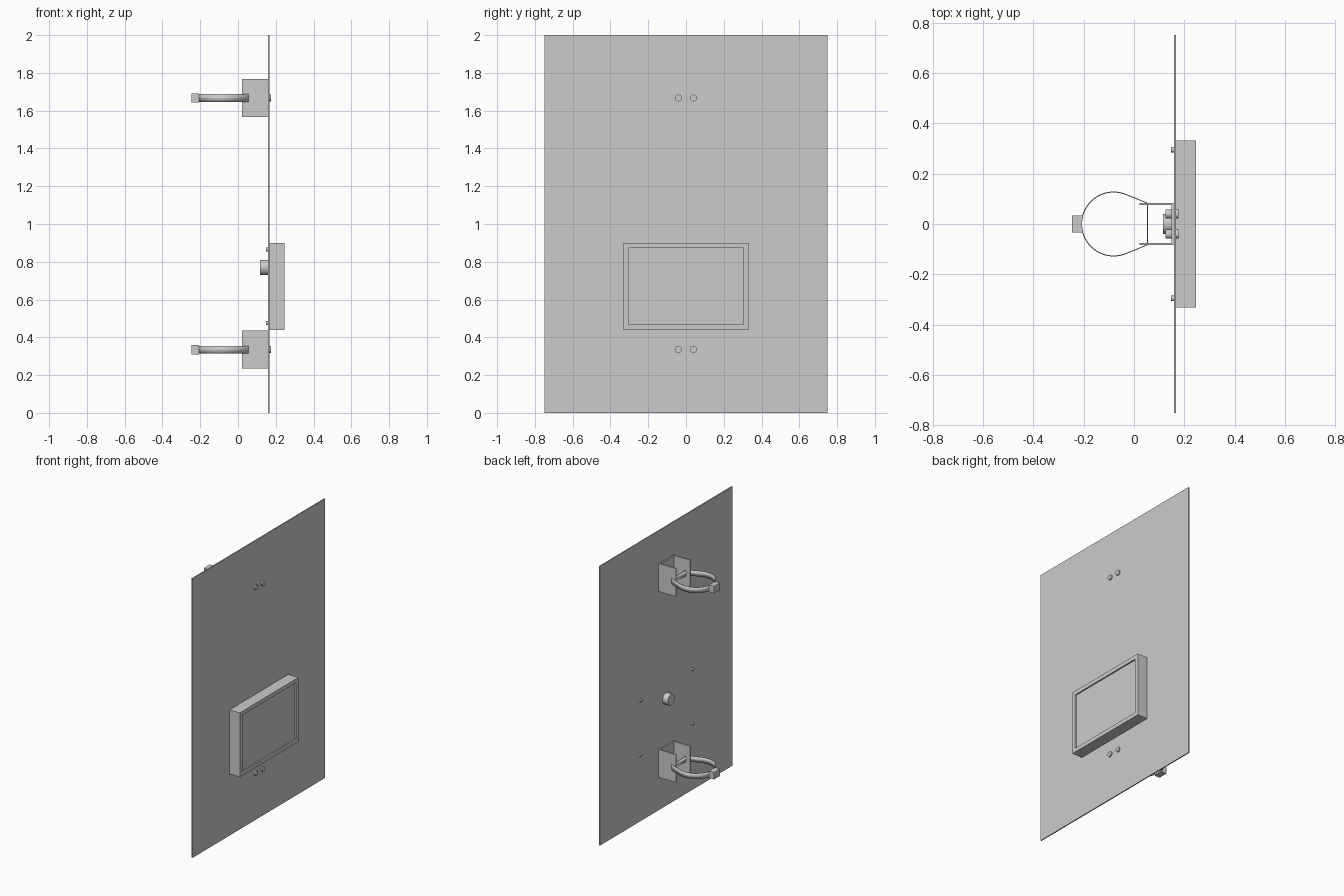
import bpy, bmesh, math
from mathutils import Matrix, Vector

if "Cube" in bpy.data.objects:
    bpy.data.objects.remove(bpy.data.objects["Cube"])

grey = bpy.data.materials.new("light_grey_metal")
grey.use_nodes = True
COLOUR = (0.6, 0.6, 0.6, 1)
grey.diffuse_color = COLOUR
grey.node_tree.nodes["Principled BSDF"].inputs["Base Color"].default_value = COLOUR


def finish(name, bm, smooth=False):
    bmesh.ops.recalc_face_normals(bm, faces=bm.faces)
    mesh = bpy.data.meshes.new(name)
    bm.to_mesh(mesh)
    bm.free()
    mesh.materials.append(grey)
    obj = bpy.data.objects.new(name, mesh)
    bpy.context.collection.objects.link(obj)
    if smooth:
        bpy.ops.object.select_all(action="DESELECT")
        obj.select_set(True)
        bpy.context.view_layer.objects.active = obj
        bpy.ops.object.shade_smooth_by_angle(angle=math.radians(35))
    return obj


def add_box(bm, x, y, z):
    size = Matrix.Diagonal((x[1] - x[0], y[1] - y[0], z[1] - z[0], 1))
    centre = Vector((sum(x) / 2, sum(y) / 2, sum(z) / 2))
    return bmesh.ops.create_cube(bm, size=1, matrix=Matrix.Translation(centre) @ size)


def box(name, x, y, z):
    bm = bmesh.new()
    add_box(bm, x, y, z)
    return finish(name, bm)


def rod(name, x, y, z, radius):
    """Cylinder lying along x."""
    bm = bmesh.new()
    place = Matrix.Translation((sum(x) / 2, y, z)) @ Matrix.Rotation(math.pi / 2, 4, "Y")
    bmesh.ops.create_cone(bm, cap_ends=True, segments=32, radius1=radius,
                          radius2=radius, depth=x[1] - x[0], matrix=place)
    return finish(name, bm, True)


def strap(name, z):
    """Closed band: round loop, tangent sides and a straight run through the bracket."""
    cx, radius, end_x, end_y = -0.081, 0.127, 0.053, 0.083
    dx = end_x - cx
    start = math.atan2(end_y, dx) + math.acos(radius / math.hypot(dx, end_y))
    steps = 48
    path = [(end_x, end_y)]
    for i in range(steps + 1):
        a = start + (2 * math.pi - 2 * start) * i / steps
        path.append((cx + radius * math.cos(a), radius * math.sin(a)))
    path.append((end_x, -end_y))
    bm = bmesh.new()
    low = [bm.verts.new((x, y, z - 0.02)) for x, y in path]
    high = [bm.verts.new((x, y, z + 0.02)) for x, y in path]
    for i in range(len(path)):
        j = (i + 1) % len(path)
        bm.faces.new((low[i], low[j], high[j], high[i]))
    obj = finish(name, bm, True)
    solid = obj.modifiers.new("thickness", "SOLIDIFY")
    solid.thickness = 0.004
    solid.offset = 0


# Sign panel
BACK, FRONT = 0.158, 0.166
box("panel", (BACK, FRONT), (-0.75, 0.75), (0, 2))

# Display box with a shallow recessed face
bm = bmesh.new()
add_box(bm, (FRONT, 0.2465), (-0.332, 0.332), (0.44, 0.90))
bm.normal_update()
face = max(bm.faces, key=lambda f: f.normal.x)
bmesh.ops.inset_region(bm, faces=[face], thickness=0.04)
rim = bmesh.ops.extrude_discrete_faces(bm, faces=[face])["faces"][0]
bmesh.ops.translate(bm, verts=rim.verts, vec=(-0.01, 0, 0))
finish("display_box", bm)

# Cable gland and corner screws behind the display box
rod("cable_gland", (0.116, BACK), 0, 0.77, 0.04)
for y in (-0.295, 0.295):
    for z in (0.475, 0.865):
        rod("box_screw", (0.147, BACK), y, z, 0.011)

# Pole mounts: channel bracket, bolts, strap and buckle
for level, z in (("lower", 0.335), ("upper", 1.667)):
    bm = bmesh.new()
    outline = [(0.022, 0.084), (BACK, 0.084), (BACK, -0.084), (0.022, -0.084),
               (0.022, -0.075), (0.149, -0.075), (0.149, 0.075), (0.022, 0.075)]
    base = bm.faces.new([bm.verts.new((x, y, z - 0.1)) for x, y in outline])
    top = bmesh.ops.extrude_face_region(bm, geom=[base])["geom"]
    bmesh.ops.translate(bm, vec=(0, 0, 0.2),
                        verts=[v for v in top if isinstance(v, bmesh.types.BMVert)])
    finish(level + "_bracket", bm)
    for y in (-0.04, 0.04):
        rod(level + "_bolt", (0.126, 0.176), y, z, 0.018)
    strap(level + "_strap", z)
    box(level + "_buckle", (-0.2465, -0.207), (-0.034, 0.034), (z - 0.025, z + 0.025))
